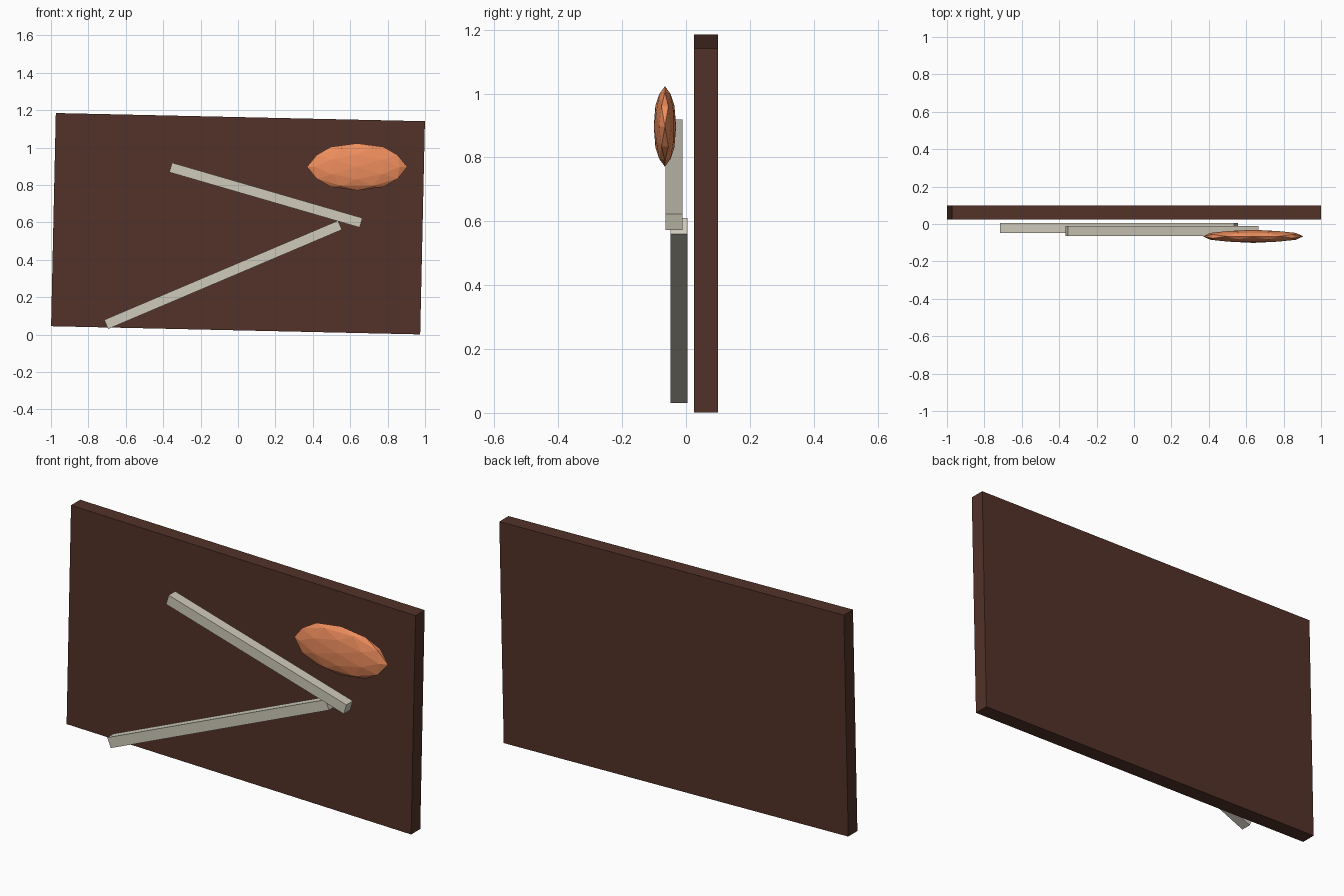
import bpy, bmesh, math
from mathutils import Vector
from itertools import combinations

if "Cube" in bpy.data.objects:
    bpy.data.objects.remove(bpy.data.objects["Cube"])


def material(name, rgb):
    m = bpy.data.materials.new(name)
    m.diffuse_color = (*rgb, 1)
    m.use_nodes = True
    m.node_tree.nodes["Principled BSDF"].inputs["Base Color"].default_value = m.diffuse_color
    return m


def finish(name, bm, mat):
    bmesh.ops.recalc_face_normals(bm, faces=bm.faces)
    me = bpy.data.meshes.new(name)
    bm.to_mesh(me)
    bm.free()
    me.materials.append(mat)
    ob = bpy.data.objects.new(name, me)
    bpy.context.collection.objects.link(ob)
    return ob


def box(name, size, centre, slope, mat):
    # slope: degrees, positive tips the right end downwards in the front view
    bm = bmesh.new()
    bmesh.ops.create_cube(bm, size=1)
    bmesh.ops.scale(bm, vec=size, verts=bm.verts)
    ob = finish(name, bm, mat)
    ob.location = centre
    ob.rotation_euler.y = math.radians(slope)
    return ob


brown = material("dark_brown", (0.085, 0.032, 0.021))
pale = material("pale_grey", (0.62, 0.59, 0.49))
orange = material("orange", (0.86, 0.27, 0.11))

# Slightly crooked backing board
box("board", (1.974, 0.075, 1.14), (0, 0.0625, 0.593), 1.27, brown)

# Two sticks meeting in a V
box("upper_bar", (1.06, 0.053, 0.053), (0.149, -0.037, 0.746), 16.2, pale)
box("lower_bar", (1.358, 0.053, 0.053), (-0.08, -0.022, 0.32), -23, pale)

# Flattened faceted oval: icosahedron corners plus rounded-out edge midpoints
t = (1 + math.sqrt(5)) / 2
corners = []
for a in (-1, 1):
    for b in (-t, t):
        corners += [Vector((a, 0, b)), Vector((0, b, a)), Vector((b, a, 0))]
points = [c.normalized() for c in corners]
points += [(p + q).normalized() for p, q in combinations(corners, 2)
           if (p - q).length < 2.01]
bm = bmesh.new()
for p in points:
    bm.verts.new(p)
bmesh.ops.convex_hull(bm, input=bm.verts)
oval = finish("oval", bm, orange)
oval.scale = (0.268, 0.035, 0.126)
oval.location = (0.637, -0.066, 0.897)
